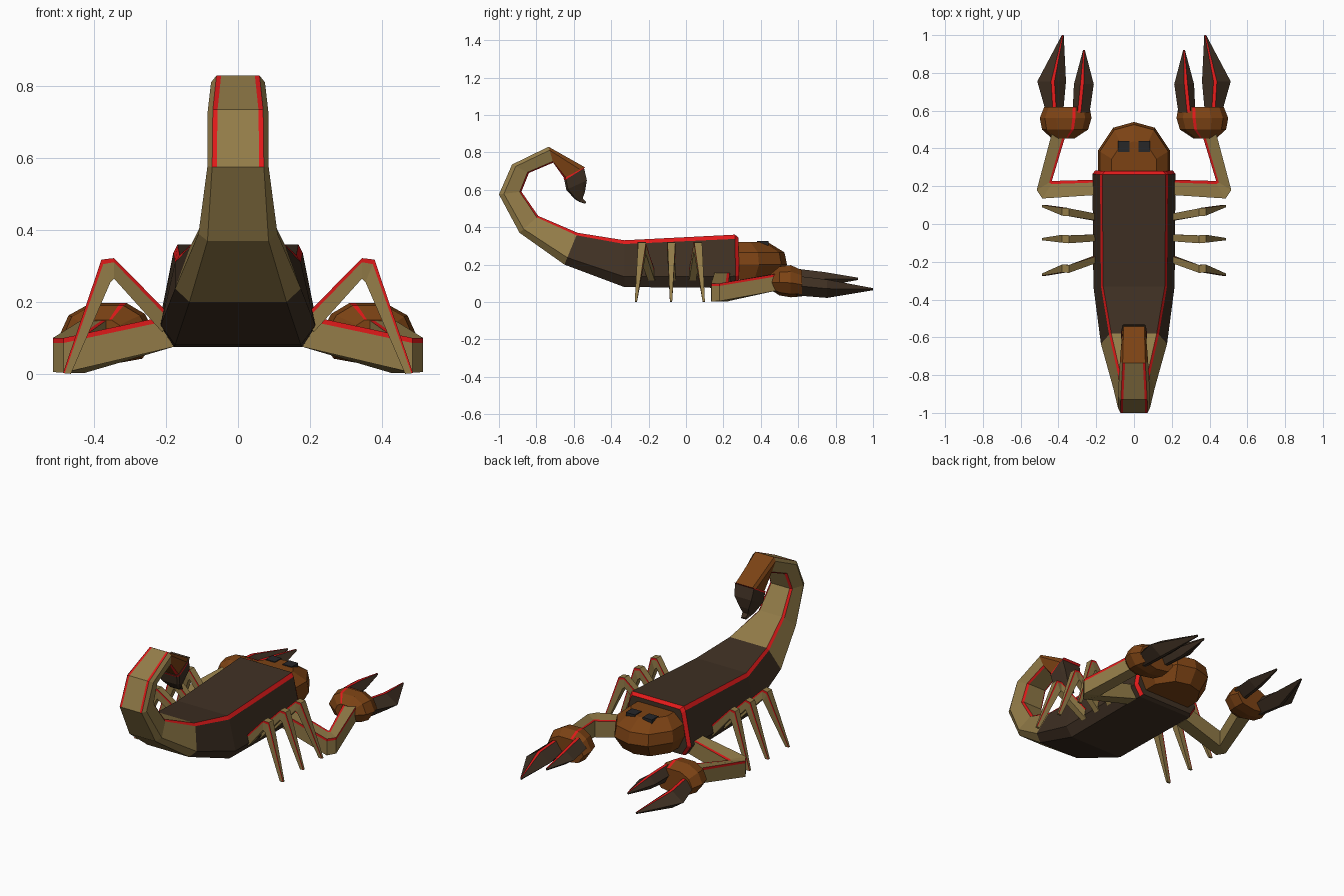
import bpy, bmesh

if "Cube" in bpy.data.objects:
    bpy.data.objects.remove(bpy.data.objects["Cube"])

def material(name, rgb):
    m = bpy.data.materials.new(name)
    m.diffuse_color = (*rgb, 1)
    m.use_nodes = True
    m.node_tree.nodes["Principled BSDF"].inputs["Base Color"].default_value = m.diffuse_color
    return m

MATS = [material("dark_shell", (.05, .03, .017)), material("tan_limb", (.29, .2, .065)),
        material("rust", (.2, .055, .007)), material("red_edge", (.75, .01, .01)),
        material("eye_black", (.02, .02, .022))]
DARK, TAN, RUST, RED, EYE = range(5)

def loft(name, rings, paint, mirror=False, caps=(0, 0)):
    """Skin a list of equal-length rings; paint(segment, side) gives the material."""
    bm = bmesh.new()
    vs = [[bm.verts.new(p) for p in r] for r in rings]
    n = len(rings[0])
    for s in range(len(rings) - 1):
        for k in range(n):
            j = (k + 1) % n
            f = bm.faces.new((vs[s][k], vs[s][j], vs[s + 1][j], vs[s + 1][k]))
            f.material_index = paint(s, k)
    for ring, c in ((vs[0], caps[0]), (vs[-1], caps[1])):
        bm.faces.new(ring).material_index = c
    bmesh.ops.recalc_face_normals(bm, faces=bm.faces)
    me = bpy.data.meshes.new(name)
    bm.to_mesh(me)
    bm.free()
    for m in MATS:
        me.materials.append(m)
    ob = bpy.data.objects.new(name, me)
    bpy.context.collection.objects.link(ob)
    if mirror:
        ob.modifiers.new("mirror", 'MIRROR').use_mirror_merge = False
    return ob

# Body and curled tail: outer (y,z), inner (y,z), half widths outer/middle/inner
def body_ring(oy, oz, iy, iz, a, b, c):
    at = lambda x, t: (x, oy + (iy - oy) * t, oz + (iz - oz) * t)
    half = [at(a - .013, 0), at(a, 0), at(b, .22), at(c + .012, .92), at(c, 1)]
    return half + [(-x, y, z) for x, y, z in reversed(half)]

trunk = [(.285, .085, .28, .345, .17, .205, .155), (.265, .075, .262, .36, .18, .22, .168),
         (-.33, .08, -.33, .33, .175, .215, .163), (-.65, .20, -.58, .37, .135, .175, .12),
         (-.89, .37, -.79, .46, .085, .11, .072), (-1, .575, -.88, .59, .072, .085, .06),
         (-.93, .735, -.84, .69, .07, .085, .055), (-.735, .83, -.71, .745, .06, .075, .05),
         (-.54, .72, -.65, .66, .055, .062, .05)]

def body_paint(s, k):
    if s == 0:
        return DARK if k in (0, 8, 9) else RED
    if k in (3, 5) or (k in (0, 8) and s in (5, 6)):
        return RED
    return DARK if s < 3 else TAN if s < 7 else RUST

loft("body_and_tail", [body_ring(*r) for r in trunk], body_paint, caps=(DARK, RUST))

# Stinger
sting = [(-.535, .725, -.655, .66, .062, .066, .055), (-.545, .715, -.65, .65, .062, .068, .055),
         (-.53, .65, -.64, .60, .055, .06, .05), (-.54, .59, -.595, .55, .03, .03, .025),
         (-.552, .555, -.57, .535, .018, .018, .012), (-.535, .535, -.537, .525, .014, .014, .005)]
loft("stinger", [body_ring(*r) for r in sting], lambda s, k: RED if s == 0 else DARK)

# Head: one outline scaled up through the layers
outline = [(-.19, .27), (-.19, .39), (-.11, .51), (0, .54), (.11, .51), (.19, .39), (.19, .27)]
loft("head", [[(x * k, .27 + (y - .27) * k, z) for x, y in outline]
              for z, k in ((.12, .8), (.2, 1), (.265, .95), (.32, .62))],
     lambda s, k: RUST, caps=(RUST, RUST))

# Eyes
loft("eye", [[(.025, .38, z), (.085, .38, z), (.085, .44, z), (.025, .44, z)] for z in (.27, .325)],
     lambda s, k: EYE, True, (EYE, EYE))

# Walking legs: outer (x,z), inner (x,z), y shift, half thickness
def leg_ring(ox, oz, ix, iz, y, w):
    sx, sz = ox + (ix - ox) * .2, oz + (iz - oz) * .2
    return [(ox, y - w, oz), (ox, y + w, oz), (sx, y + w, sz),
            (ix, y + w, iz), (ix, y - w, iz), (sx, y - w, sz)]

for name, root, knee, tip in (("front_leg", .035, .065, .095), ("middle_leg", -.073, -.078, -.08),
                              ("rear_leg", -.185, -.235, -.268)):
    loft(name, [leg_ring(.19, .165, .21, .115, root, .018),
                leg_ring(.345, .322, .345, .265, knee - .003, .021),
                leg_ring(.38, .318, .355, .255, knee, .021),
                leg_ring(.487, .002, .465, .0, tip, .006)],
         lambda s, k: RED if k in (1, 5) else TAN, True, (TAN, TAN))

# Claw arms: outer (x,y), inner (x,y), bottom and top z
def arm_ring(ox, oy, ix, iy, z0, z1):
    at = lambda t, z: (ox + (ix - ox) * t, oy + (iy - oy) * t, z)
    return [at(0, z0), at(0, z1 - .014), at(0, z1), at(.82, z1), at(1, z1), at(1, z0)]

loft("claw_arm", [arm_ring(.18, .155, .18, .235, .075, .165), arm_ring(.485, .135, .425, .228, .003, .1),
                  arm_ring(.515, .18, .435, .228, .005, .1), arm_ring(.435, .48, .365, .46, .06, .15)],
     lambda s, k: RED if k in (1, 3) else TAN, True, (TAN, TAN))

# Palms: faceted section with one red stripe on top
section = [(-1, -.1), (-.75, .65), (-.38, 1), (-.26, 1), (.35, 1), (.8, .6),
           (1, -.1), (.7, -.8), (0, -1), (-.7, -.8)]
loft("palm", [[(cx + u * w, y, (z0 + z1) / 2 + v * (z1 - z0) / 2) for u, v in section]
              for y, cx, w, z0, z1 in ((.453, .375, .06, .065, .15), (.5, .365, .122, .035, .19),
                                       (.56, .362, .137, .025, .197), (.62, .355, .12, .03, .17))],
     lambda s, k: RED if k == 2 else RUST, True, (RUST, RUST))

# Pincers: y, left x, right x, ridge x, bottom and top z
def finger_ring(y, xl, xr, xm, z0, z1):
    zm, t = (z0 + z1) / 2, min(.009, (xr - xl) * .25)
    return [(xl, y, zm), (xm - t, y, z1), (xm + t, y, z1), (xr, y, zm), (xm + t, y, z0), (xm - t, y, z0)]

pincers = {"outer_pincer": [(.59, .375, .465, .42, .035, .14), (.755, .36, .512, .43, .022, .12),
                            (1.0, .372, .382, .377, .063, .074)],
           "inner_pincer": [(.59, .235, .325, .29, .08, .178), (.74, .213, .318, .275, .085, .16),
                            (.92, .26, .27, .265, .118, .13)]}
for name, rows in pincers.items():
    loft(name, [finger_ring(*r) for r in rows], lambda s, k: RED if k == 1 else DARK, True)
